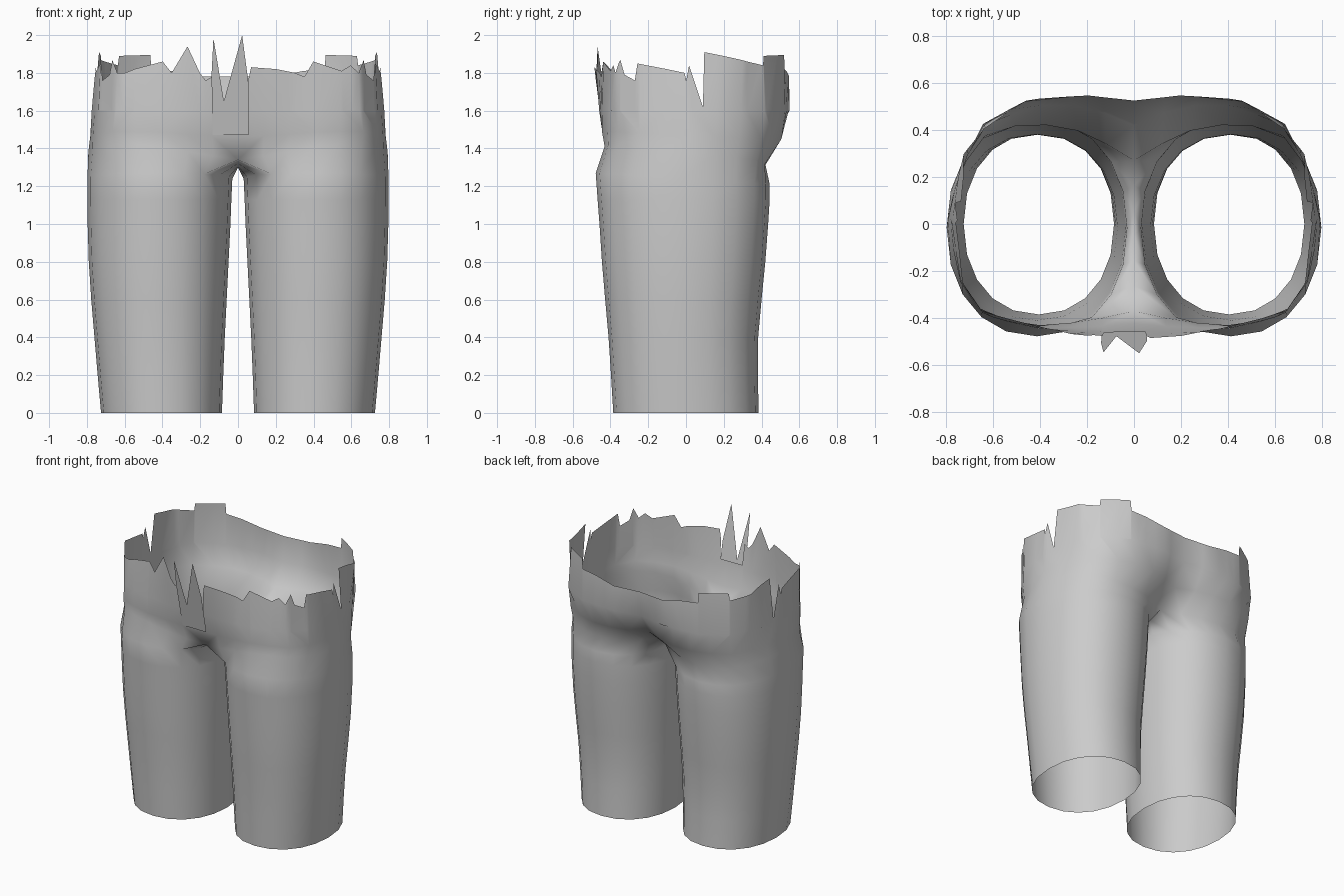
import bpy, bmesh, math
from mathutils import Vector

if "Cube" in bpy.data.objects:
    bpy.data.objects.remove(bpy.data.objects["Cube"])

grey = bpy.data.materials.new("plain_grey")
grey.diffuse_color = (0.6, 0.6, 0.6, 1)
grey.use_nodes = True
grey.node_tree.nodes["Principled BSDF"].inputs["Base Color"].default_value = grey.diffuse_color

COLS = 16  # steps of the half loop from front centre to back centre


def path(points, t):
    """Point at arc-length fraction t of a polyline."""
    pts = [Vector(p) for p in points]
    lengths = [(b - a).length for a, b in zip(pts, pts[1:])]
    d = t * sum(lengths)
    for a, b, l in zip(pts, pts[1:], lengths):
        if d <= l:
            return a.lerp(b, d / l)
        d -= l
    return pts[-1]


def height(tears, t):
    """Height of the torn edge at fraction t."""
    for (t0, z0), (t1, z1) in zip(tears, tears[1:]):
        if t <= t1:
            return z0 + (z1 - z0) * (t - t0) / (t1 - t0)
    return tears[-1][1]


# Leg sections: z, inner x, outer x, front y, back y
LEG = [(0, .085, .725, -.385, .385), (.2, .078, .743, -.397, .38),
       (.4, .07, .76, -.41, .382), (.6, .06, .777, -.428, .40),
       (.8, .05, .79, -.445, .42), (1.0, .04, .796, -.458, .435),
       (1.13, .035, .797, -.468, .443), (1.24, .03, .797, -.478, .443)]

# Half loops of the hips, from front centre round the side to back centre
CREASE = [(0, -.37, 1.34), (.2, -.415, 1.37), (.45, -.435, 1.42), (.64, -.38, 1.42),
          (.75, -.22, 1.40), (.795, 0, 1.38), (.755, .2, 1.36), (.65, .37, 1.34),
          (.45, .435, 1.31), (.2, .39, 1.32), (0, .27, 1.35)]
HIP = [(0, -.425, 1.46), (.2, -.44, 1.47), (.45, -.445, 1.49), (.65, -.38, 1.49),
       (.75, -.23, 1.48), (.785, 0, 1.47), (.75, .22, 1.46), (.64, .40, 1.45),
       (.45, .505, 1.45), (.2, .505, 1.45), (0, .42, 1.45)]
BELLY = [(0, -.455, 1.6), (.2, -.46, 1.6), (.45, -.44, 1.6), (.64, -.385, 1.6),
         (.74, -.24, 1.6), (.775, 0, 1.6), (.745, .22, 1.6), (.64, .43, 1.6),
         (.45, .53, 1.6), (.2, .548, 1.6), (0, .51, 1.6)]
WAIST = [(0, -.485, 1.8), (.2, -.475, 1.8), (.45, -.43, 1.8), (.65, -.37, 1.8),
         (.73, -.25, 1.8), (.757, 0, 1.8), (.72, .3, 1.8), (.63, .42, 1.8),
         (.47, .52, 1.8), (.2, .547, 1.8), (0, .527, 1.8)]

# Torn edge: fraction round the half loop, height
SIDE_TEARS = [(.30, 1.80), (.318, 1.87), (.33, 1.79), (.36, 1.76), (.368, 1.85), (.44, 1.82),
              (.484, 1.80), (.488, 1.76), (.495, 1.84), (.528, 1.62), (.533, 1.91),
              (.58, 1.89), (.64, 1.86), (.69, 1.84), (.693, 1.89), (.785, 1.895),
              (.788, 1.82), (.84, 1.81), (.91, 1.78), (1, 1.78)]
RIGHT_TEARS = [(0, 1.63), (.022, 1.63), (.025, 1.76), (.032, 1.83), (.093, 1.82), (.14, 1.80),
               (.163, 1.78), (.186, 1.86), (.257, 1.81), (.28, 1.84)] + SIDE_TEARS
LEFT_TEARS = [(0, 1.63), (.058, 1.63), (.062, 1.78), (.079, 1.76), (.093, 1.80), (.125, 1.94),
              (.163, 1.80), (.186, 1.86), (.257, 1.82), (.28, 1.80)] + SIDE_TEARS


def power(v, e=0.92):
    return math.copysign(abs(v) ** e, v)


def build_half(bm, s, tears):
    def vert(p):
        return bm.verts.new((s * p[0], p[1], p[2]))

    # Leg tube: 15 outer columns first, then 5 inner ones
    rings = []
    for z, xi, xo, yf, yb in LEG:
        ring = []
        for i in range(20):
            a = math.radians(-126 + 18 * i)
            c, n = power(math.cos(a)), power(math.sin(a))
            tilt = 0.03 * -n if z > 1.2 else 0
            ring.append(vert(((xi + xo) / 2 + (xo - xi) / 2 * c,
                              (yf + yb) / 2 + (yb - yf) / 2 * n, z + tilt)))
        rings.append(ring)
    for lo, hi in zip(rings, rings[1:]):
        for i in range(20):
            j = (i + 1) % 20
            bm.faces.new((lo[i], lo[j], hi[j], hi[i]))
    top = rings[-1]

    # Hips
    loops = [[vert(path(l, i / COLS)) for i in range(COLS + 1)] for l in (CREASE, HIP)]
    crease, hip = loops
    for i in range(14):
        bm.faces.new((top[i], top[i + 1], crease[i + 2], crease[i + 1]))
    for i in range(COLS):
        bm.faces.new((crease[i], crease[i + 1], hip[i + 1], hip[i]))

    # Crotch bridge between the inner leg edge and the centre line
    inner = [top[0]] + top[19:14:-1] + [top[14]]
    centre = [crease[0]]
    for k in range(1, 6):
        u = k / 6
        centre.append(vert((0, -.37 + .64 * u, 1.30 + .045 * (2 * u - 1) ** 2)))
    centre.append(crease[COLS])
    for k in range(6):
        bm.faces.new((inner[k], inner[k + 1], centre[k + 1], centre[k]))
    bm.faces.new((top[0], crease[1], crease[0]))
    bm.faces.new((top[14], crease[COLS], crease[COLS - 1]))

    # Torn waist
    ts = sorted({i / COLS for i in range(COLS + 1)} | {t for t, z in tears})
    base, edge = [], []
    for t in ts:
        b, w, z = path(BELLY, t), path(WAIST, t), height(tears, t)
        base.append(vert(b))
        edge.append(vert(b + (w - b) * (z - 1.6) / 0.2))
    for i in range(len(ts) - 1):
        bm.faces.new((base[i], base[i + 1], edge[i + 1], edge[i]))
    for i in range(COLS):
        a, b = ts.index(i / COLS), ts.index((i + 1) / COLS)
        bm.faces.new([hip[i], hip[i + 1]] + base[a:b + 1][::-1])


def finish(bm, name):
    bmesh.ops.remove_doubles(bm, verts=bm.verts, dist=0.0005)
    bmesh.ops.recalc_face_normals(bm, faces=bm.faces)
    mesh = bpy.data.meshes.new(name)
    bm.to_mesh(mesh)
    bm.free()
    mesh.materials.append(grey)
    mesh.shade_smooth()
    obj = bpy.data.objects.new(name, mesh)
    bpy.context.collection.objects.link(obj)


# Trousers shell
bm = bmesh.new()
build_half(bm, 1, RIGHT_TEARS)
build_half(bm, -1, LEFT_TEARS)
finish(bm, "trousers")

# Fly panel with torn spikes, leaning forward
bm = bmesh.new()
SPIKES = [(-.14, 1.79), (-.13, 1.985), (-.075, 1.65), (.022, 2.0), (.055, 1.75)]


def panel_point(x, z):
    return bm.verts.new((x, -.44 - .11 * (z - 1.47) / .53, z))


low = [panel_point(max(x, -.135), 1.47) for x, z in SPIKES]
high = [panel_point(x, z) for x, z in SPIKES]
for i in range(len(SPIKES) - 1):
    bm.faces.new((low[i], low[i + 1], high[i + 1], high[i]))
finish(bm, "fly_panel")
